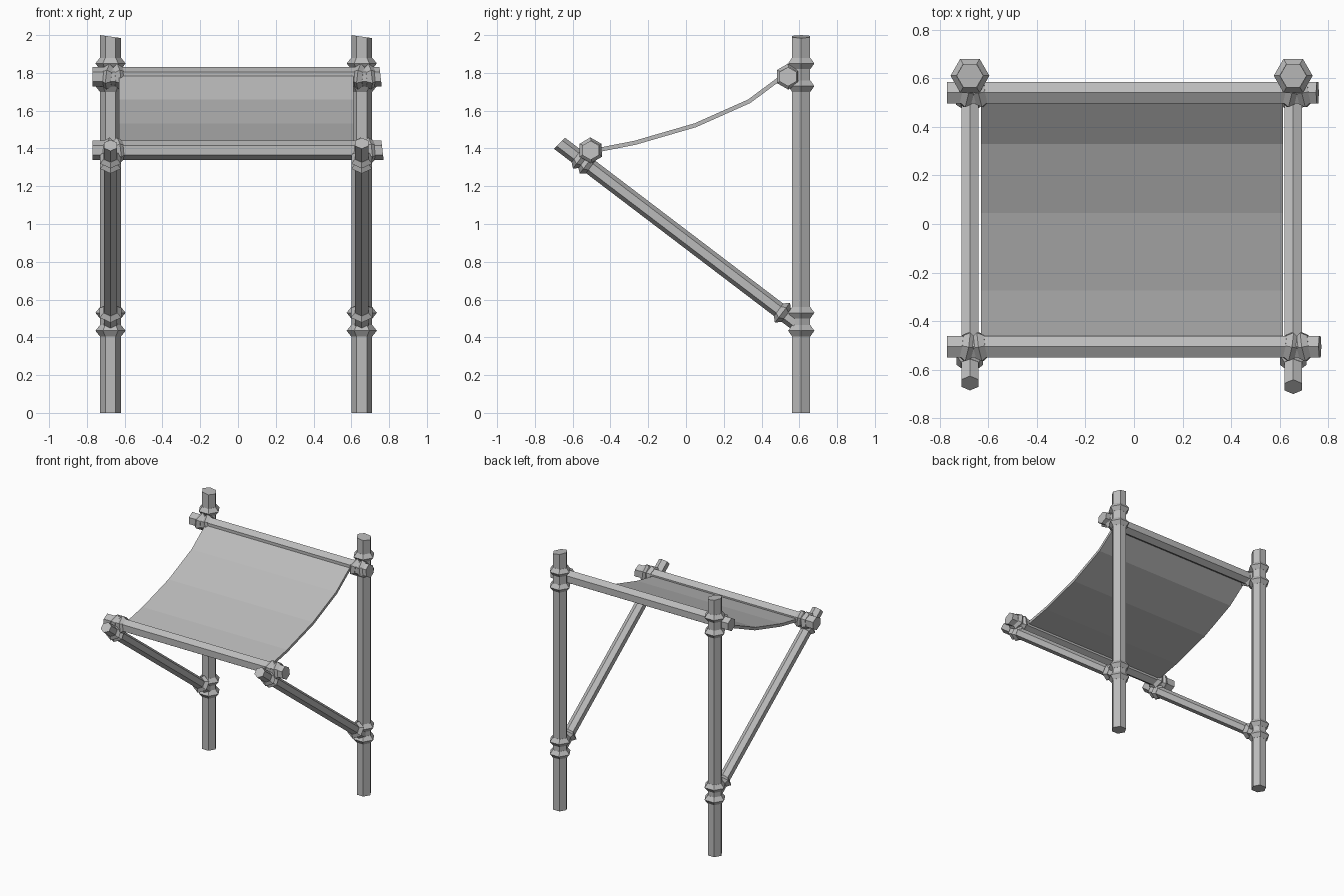
import bpy, bmesh, math
from mathutils import Vector, Matrix

cube = bpy.data.objects.get("Cube")
if cube:
    bpy.data.objects.remove(cube, do_unlink=True)

grey = bpy.data.materials.new("plain grey")
grey.use_nodes = True
colour = (0.5, 0.5, 0.5, 1)
grey.diffuse_color = colour
grey.node_tree.nodes["Principled BSDF"].inputs["Base Color"].default_value = colour


def finish(name, bm):
    bmesh.ops.recalc_face_normals(bm, faces=bm.faces)
    mesh = bpy.data.meshes.new(name)
    bm.to_mesh(mesh)
    bm.free()
    mesh.materials.append(grey)
    obj = bpy.data.objects.new(name, mesh)
    bpy.context.collection.objects.link(obj)
    return obj


def hex_lathe(name, origin, axis, vertex_dir, profile, slant=0):
    """Six-sided solid; profile holds (distance along axis, radius) pairs."""
    axis, u = Vector(axis).normalized(), Vector(vertex_dir)
    u = (u - axis * u.dot(axis)).normalized()
    v = axis.cross(u)
    bm = bmesh.new()
    rings = []
    for i, (d, r) in enumerate(profile):
        ring = []
        for k in range(6):
            a = k * math.pi / 3
            tilt = slant * math.cos(a) if i == len(profile) - 1 else 0
            ring.append(bm.verts.new(Vector(origin) + axis * (d - tilt)
                        + (u * math.cos(a) + v * math.sin(a)) * r))
        rings.append(ring)
    for lo, hi in zip(rings, rings[1:]):
        for k in range(6):
            n = (k + 1) % 6
            bm.faces.new((lo[k], lo[n], hi[n], hi[k]))
    bm.faces.new(rings[0])
    bm.faces.new(rings[-1])
    return finish(name, bm)


def beam(name, start, end, vertex_dir, radius, slant=0):
    path = Vector(end) - Vector(start)
    return hex_lathe(name, start, path, vertex_dir,
                     [(0, radius), (path.length, radius)], slant)


def binding(name, centre, axis, vertex_dir, inner, outer, half=0.03):
    return hex_lathe(name, centre, axis, vertex_dir,
                     [(-half, inner), (0, outer), (half, inner)])


X, Z = Vector((1, 0, 0)), Vector((0, 0, 1))
POST_Y = 0.61
FRONT, BACK = Vector((0, -0.505, 1.39)), Vector((0, 0.54, 1.78))

# Posts, braces and their bindings on both sides
for side, x, tip in (("right", -0.675, -0.655), ("left", 0.655, -0.67)):
    beam(f"{side}_post", (x, POST_Y, 0), (x, POST_Y, 1.992), X, 0.055, 0.008)
    for i, z in enumerate((0.435, 0.53, 1.73, 1.85)):
        binding(f"{side}_post_binding_{i + 1}", (x, POST_Y, z), Z, X, 0.056, 0.08)

    low = Vector((x, 0.59, 0.47))
    high = Vector((x, tip, 0.47 + (0.59 - tip) * 0.76))
    run = (high - low).normalized()
    beam(f"{side}_brace", low, high, Z, 0.041, 0.006)
    binding(f"{side}_brace_lower_binding", low + run * 0.1, run, Z, 0.042, 0.066, 0.025)
    for i, d in enumerate((1.4, 1.445)):
        binding(f"{side}_brace_upper_binding_{i + 1}", low + run * d, run, Z, 0.042, 0.063, 0.025)

    # Slightly crossed bindings around the rails
    for rail, c in (("front", FRONT), ("back", BACK)):
        for i, s in enumerate((-1, 1)):
            lean = Vector((1, 0.18 * s, 0.12 * s))
            spot = c + X * (x + 0.028 * s + 0.015)
            binding(f"{side}_{rail}_rail_binding_{i + 1}", spot, lean, Z, 0.05, 0.069, 0.025)

# Cross rails
beam("front_rail", FRONT - X * 0.77, FRONT + X * 0.765, Z, 0.051, 0.006)
beam("back_rail", BACK - X * 0.77, BACK + X * 0.755, Z, 0.051, 0.006)

# Sagging cloth
sag = [(-0.5, 1.385), (-0.27, 1.43), (0.05, 1.523), (0.335, 1.65), (0.53, 1.795)]
bm = bmesh.new()
rows = [[bm.verts.new((x, y, z)) for x in (-0.63, 0.612)] for y, z in sag]
for a, b in zip(rows, rows[1:]):
    bm.faces.new((a[0], a[1], b[1], b[0]))
cloth = finish("cloth", bm)
thick = cloth.modifiers.new("thickness", "SOLIDIFY")
thick.thickness = 0.022
thick.offset = 0
